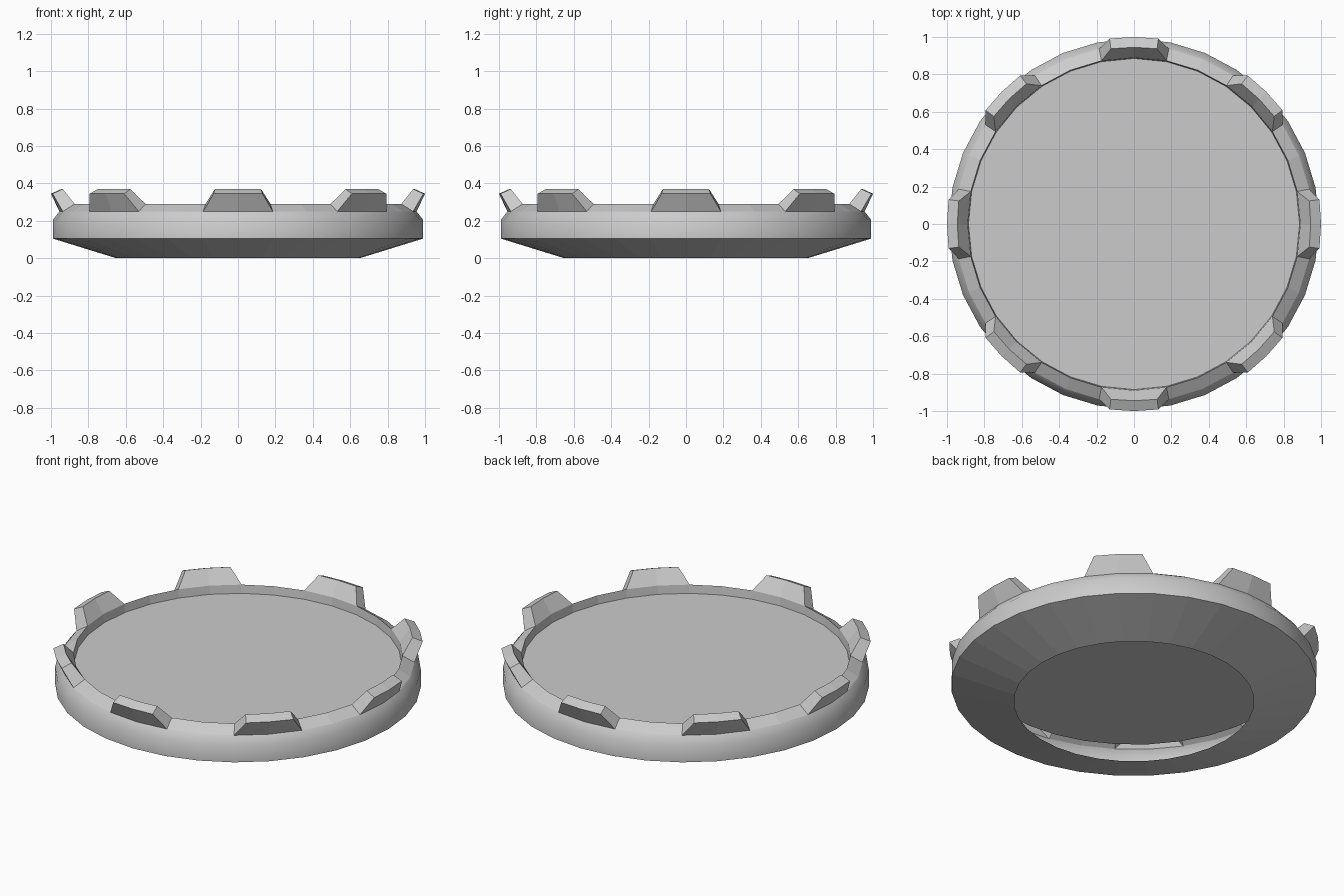
import bpy, bmesh
from math import cos, sin, radians

SEGS = 32
STEP = 360 / SEGS

old = bpy.data.objects.get("Cube")
if old:
    bpy.data.objects.remove(old, do_unlink=True)

grey = bpy.data.materials.new("plain grey")
grey.use_nodes = True
colour = (0.6, 0.6, 0.6, 1)
grey.diffuse_color = colour
grey.node_tree.nodes["Principled BSDF"].inputs["Base Color"].default_value = colour


def point(bm, radius, degrees, z):
    a = radians(degrees)
    return bm.verts.new((radius * cos(a), radius * sin(a), z))


def finish(bm, name):
    mesh = bpy.data.meshes.new(name)
    bm.to_mesh(mesh)
    bm.free()
    mesh.materials.append(grey)
    obj = bpy.data.objects.new(name, mesh)
    bpy.context.collection.objects.link(obj)
    return obj


def turned(name, profile, skip=lambda i: False, cap=False, smooth=False):
    """Sweep a (radius, z) profile round the z axis."""
    bm = bmesh.new()
    rings = [[point(bm, r, i * STEP, z) for i in range(SEGS)] for r, z in profile]
    for low, high in zip(rings, rings[1:]):
        for i in range(SEGS):
            if not skip(i):
                j = (i + 1) % SEGS
                bm.faces.new((low[i], low[j], high[j], high[i])).smooth = smooth
    if cap:
        bm.faces.new(rings[-1])
    return finish(bm, name)


BASE_OUT, BASE_IN = (0.955, 0.25), (0.89, 0.29)
TOP_OUT, TOP_IN = (1.0, 0.345), (0.945, 0.37)

# Open-bottomed dish: underside, rounded wall, sloping rim, sunken floor
turned("underside", [(0.65, 0), (0.99, 0.105)])
turned("outer_wall", [(0.99, 0.105), (0.99, 0.205), BASE_OUT], smooth=True)
turned("rim", [BASE_OUT, BASE_IN], skip=lambda i: i % 4 in (0, 3))
turned("floor", [BASE_IN, (0.885, 0.24)], cap=True)

# Eight hollow tabs flaring out of the rim
bm = bmesh.new()
for k in range(8):
    rows = []
    for (r, z), half in ((BASE_OUT, STEP), (TOP_OUT, 7.5), (TOP_IN, 7.5), (BASE_IN, STEP)):
        rows.append([point(bm, r, k * 45 + s * half, z) for s in (-1, 0, 1)])
    for a, b in zip(rows, rows[1:]):
        for i in range(2):
            bm.faces.new((a[i], a[i + 1], b[i + 1], b[i]))
    bm.faces.new([row[0] for row in rows])
    bm.faces.new([row[2] for row in reversed(rows)])
finish(bm, "rim_tabs")
